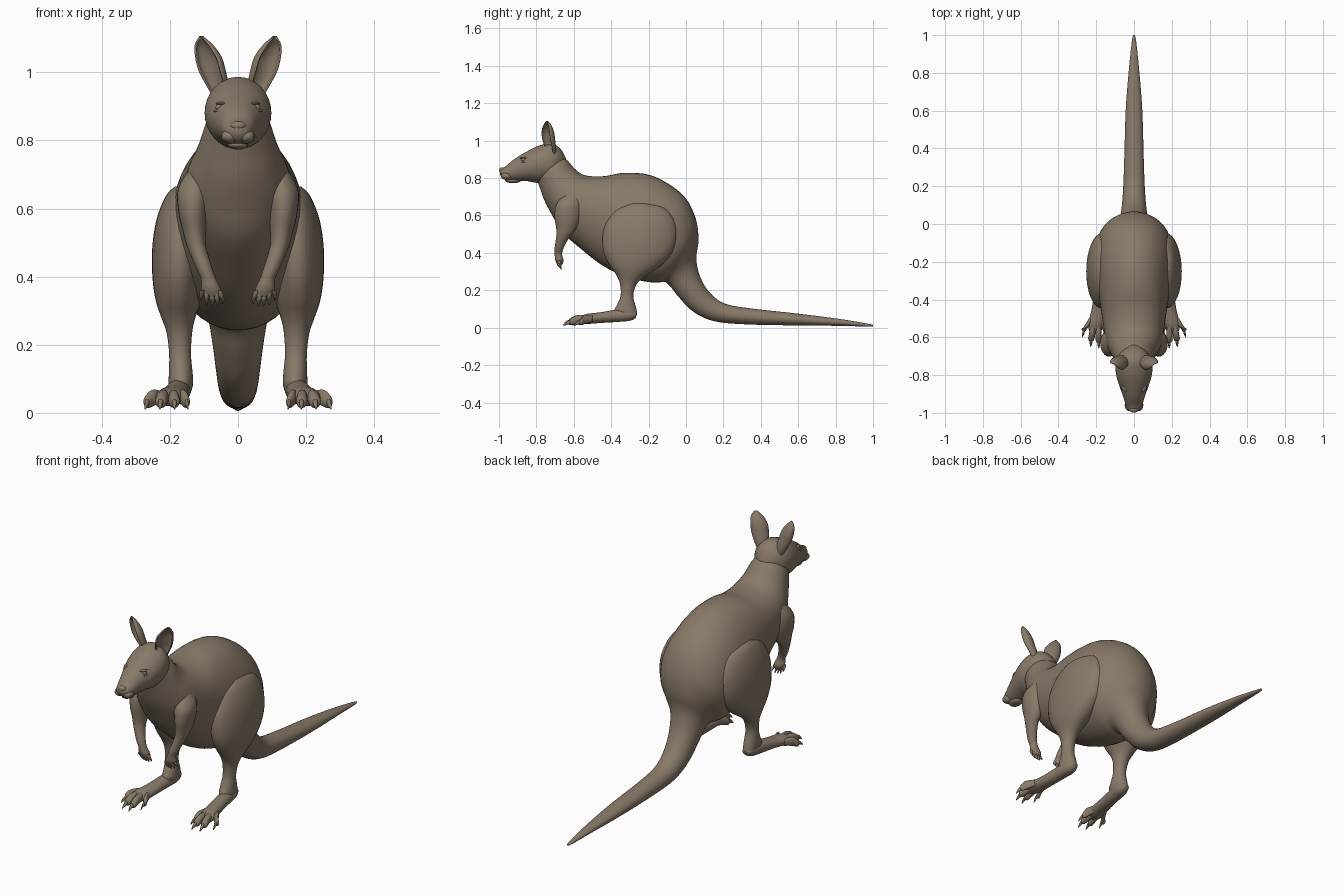
import bpy, bmesh, math
from mathutils import Vector, Matrix

fur = bpy.data.materials.new("brown fur")
fur.diffuse_color = (0.25, 0.195, 0.14, 1)


def finish(name, bm, mirror=False, thickness=0):
    bmesh.ops.recalc_face_normals(bm, faces=bm.faces)
    me = bpy.data.meshes.new(name)
    bm.to_mesh(me)
    bm.free()
    me.materials.append(fur)
    ob = bpy.data.objects.new(name, me)
    bpy.context.collection.objects.link(ob)
    for p in me.polygons:
        p.use_smooth = True
    if thickness:
        ob.modifiers.new("thickness", 'SOLIDIFY').thickness = thickness
    if mirror:
        ob.modifiers.new("mirror", 'MIRROR')
    return ob


def spline(rows, steps):
    """Catmull-Rom interpolation through rows of numbers."""
    out = []
    for i in range(len(rows) - 1):
        p = [rows[max(0, min(len(rows) - 1, i + k))] for k in (-1, 0, 1, 2)]
        for s in range(steps):
            t = s / steps
            out.append([b + 0.5 * t * (c - a + t * (2 * a - 5 * b + 4 * c - d + t * (3 * (b - c) + d - a)))
                        for a, b, c, d in zip(*p)])
    return out + [list(rows[-1])]


def loft(bm, rows, sides=24, steps=4):
    """Oval rings; each row = y,z of one edge, y,z of the opposite edge, centre x, half width."""
    rings = []
    for ya, za, yb, zb, xc, w in spline(rows, steps):
        a, b = Vector((xc, ya, za)), Vector((xc, yb, zb))
        mid, half = (a + b) / 2, (a - b) / 2
        rings.append([bm.verts.new(mid + half * math.cos(t) + Vector((w * math.sin(t), 0, 0)))
                      for t in (2 * math.pi * k / sides for k in range(sides))])
    for r, q in zip(rings, rings[1:]):
        for k in range(sides):
            n = (k + 1) % sides
            bm.faces.new((r[k], r[n], q[n], q[k]))
    bm.faces.new(rings[0])
    bm.faces.new(rings[-1])


def blob(bm, pos, size, turn=0):
    m = Matrix.Translation(pos) @ Matrix.Rotation(turn, 4, 'Z') @ Matrix.Diagonal((*size, 1))
    bmesh.ops.create_uvsphere(bm, u_segments=20, v_segments=12, radius=1, matrix=m)


# neck, torso and tail in one sweep
bm = bmesh.new()
loft(bm, [
    (-.70, .93, -.80, .80, 0, .08), (-.64, .90, -.782, .75, 0, .10),
    (-.595, .85, -.757, .68, 0, .12), (-.54, .815, -.715, .60, 0, .145),
    (-.44, .81, -.66, .51, 0, .16), (-.33, .828, -.56, .42, 0, .175),
    (-.20, .818, -.45, .335, 0, .193), (-.09, .767, -.33, .275, 0, .205),
    (0, .69, -.22, .247, 0, .20), (.053, .58, -.15, .242, 0, .172),
    (.067, .47, -.115, .245, 0, .125), (.055, .37, -.085, .222, 0, .092),
    (.075, .275, -.04, .165, 0, .077), (.125, .19, .04, .085, 0, .066),
    (.205, .13, .15, .035, 0, .058), (.34, .104, .32, .018, 0, .052),
    (.60, .075, .60, .012, 0, .044), (.82, .047, .82, .01, 0, .027),
    (.97, .022, .97, .006, 0, .011), (1.0, .015, 1.0, .008, 0, .004)], 40, 5)
finish("body_and_tail", bm)

# head
bm = bmesh.new()
loft(bm, [
    (-.64, .90, -.70, .80, 0, .05), (-.67, .955, -.745, .778, 0, .086),
    (-.72, .986, -.80, .775, 0, .098), (-.79, .972, -.845, .783, 0, .09),
    (-.86, .937, -.89, .784, 0, .071), (-.92, .90, -.93, .785, 0, .054),
    (-.962, .865, -.962, .79, 0, .043), (-.988, .85, -.982, .80, 0, .03),
    (-.997, .838, -.993, .815, 0, .012)], 32, 5)
finish("head", bm)

# nose, lips and chin
bm = bmesh.new()
blob(bm, (0, -.983, .843), (.023, .016, .014))
finish("nose", bm)
bm = bmesh.new()
blob(bm, (.022, -.957, .812), (.027, .034, .022), .25)
finish("upper_lips", bm, True)
bm = bmesh.new()
blob(bm, (0, -.925, .787), (.03, .042, .014))
finish("chin", bm)

# eyes with lids
bm = bmesh.new()
blob(bm, (.053, -.868, .897), (.013, .014, .012))
finish("eyes", bm, True)
bm = bmesh.new()
for dz, drop in ((.011, 0), (-.011, .002)):
    blob(bm, (.053 - dz * .3, -.868, .897 + dz), (.013, .022, .005), -.5)
finish("eyelids", bm, True)

# ears: cupped leaf shapes opening forward and outward
bm = bmesh.new()
rows = spline([(.052, -.715, .925, .022), (.062, -.725, .965, .036), (.076, -.735, 1.005, .043),
               (.087, -.74, 1.045, .042), (.10, -.742, 1.08, .029), (.108, -.743, 1.106, .006)], 4)
out = Vector((.55, -.83, 0)).normalized()
side = Vector((-out.y, out.x, 0))
n = 14
grid = []
for x, y, z, r in rows:
    angles = [math.radians(-115 + 230 * k / n) for k in range(n + 1)]
    grid.append([bm.verts.new(Vector((x, y, z)) + side * r * math.sin(a) - out * r * .75 * math.cos(a))
                 for a in angles])
for r, q in zip(grid, grid[1:]):
    for k in range(n):
        bm.faces.new((r[k], r[k + 1], q[k + 1], q[k]))
finish("ears", bm, True, .006)

# hind legs: thigh down to ankle
bm = bmesh.new()
loft(bm, [
    (-.31, .665, -.20, .665, .145, .04), (-.385, .63, -.11, .64, .153, .06),
    (-.43, .56, -.06, .57, .165, .075), (-.447, .48, -.05, .48, .17, .082),
    (-.44, .40, -.08, .39, .174, .077), (-.41, .335, -.15, .32, .175, .066),
    (-.375, .285, -.225, .27, .175, .049), (-.353, .235, -.265, .23, .172, .037),
    (-.35, .17, -.282, .17, .17, .032), (-.37, .12, -.268, .11, .168, .035),
    (-.385, .085, -.262, .07, .168, .035), (-.36, .045, -.285, .042, .168, .022)], 32)
finish("hind_legs", bm, True)

# hind feet
bm = bmesh.new()
loft(bm, [
    (-.262, .085, -.268, .052, .168, .02), (-.30, .10, -.30, .037, .17, .033),
    (-.38, .095, -.38, .03, .178, .035), (-.46, .082, -.46, .025, .188, .038),
    (-.53, .074, -.53, .02, .20, .043), (-.57, .058, -.57, .024, .206, .03)], 24)
finish("hind_feet", bm, True)

# toes with claws: base x, tip x, tip y, half width
toes, claws = bmesh.new(), bmesh.new()
for bx, tx, ty, w in ((.172, .152, -.58, .011), (.19, .187, -.628, .016),
                      (.212, .226, -.62, .017), (.228, .264, -.568, .014)):
    by = -.50
    my = by + (ty - by) * .6
    mx = bx + (tx - bx) * .6
    loft(toes, [(by, .065, by, .03, bx, w * .8), (my, .068, my, .02, mx, w),
                (ty + .012, .052, ty + .012, .014, tx, w), (ty, .04, ty, .018, tx, w * .55)], 14)
    ex = tx + (tx - bx) * .25
    loft(claws, [(ty + .01, .044, ty + .01, .022, tx, w * .5), (ty - .012, .036, ty - .012, .016, (tx + ex) / 2, w * .4),
                 (ty - .03, .014, ty - .03, .01, ex, .002)], 8)
finish("toes", toes, True)
finish("toe_claws", claws, True)

# arms down to the paws
bm = bmesh.new()
loft(bm, [
    (-.65, .72, -.57, .73, .105, .03), (-.695, .655, -.56, .665, .128, .048),
    (-.702, .59, -.565, .59, .132, .043), (-.695, .54, -.59, .525, .128, .034),
    (-.693, .495, -.622, .485, .122, .028), (-.702, .43, -.655, .425, .10, .024),
    (-.702, .395, -.662, .39, .086, .022), (-.70, .365, -.655, .36, .079, .029),
    (-.69, .342, -.66, .338, .073, .024)], 24)
finish("arms", bm, True)

# fingers with pointed claws
bm = bmesh.new()
for bx, tx, tz in ((.102, .108, .338), (.09, .092, .325), (.077, .075, .32),
                   (.065, .06, .32), (.055, .045, .328)):
    loft(bm, [(-.693, .36, -.67, .36, bx, .008), (-.69, tz + .016, -.67, tz + .016, (bx + tx) / 2, .008),
              (-.68, tz + .004, -.668, tz + .004, tx, .005), (-.667, tz - .008, -.664, tz - .008, tx, .0015)], 10)
finish("fingers", bm, True)
